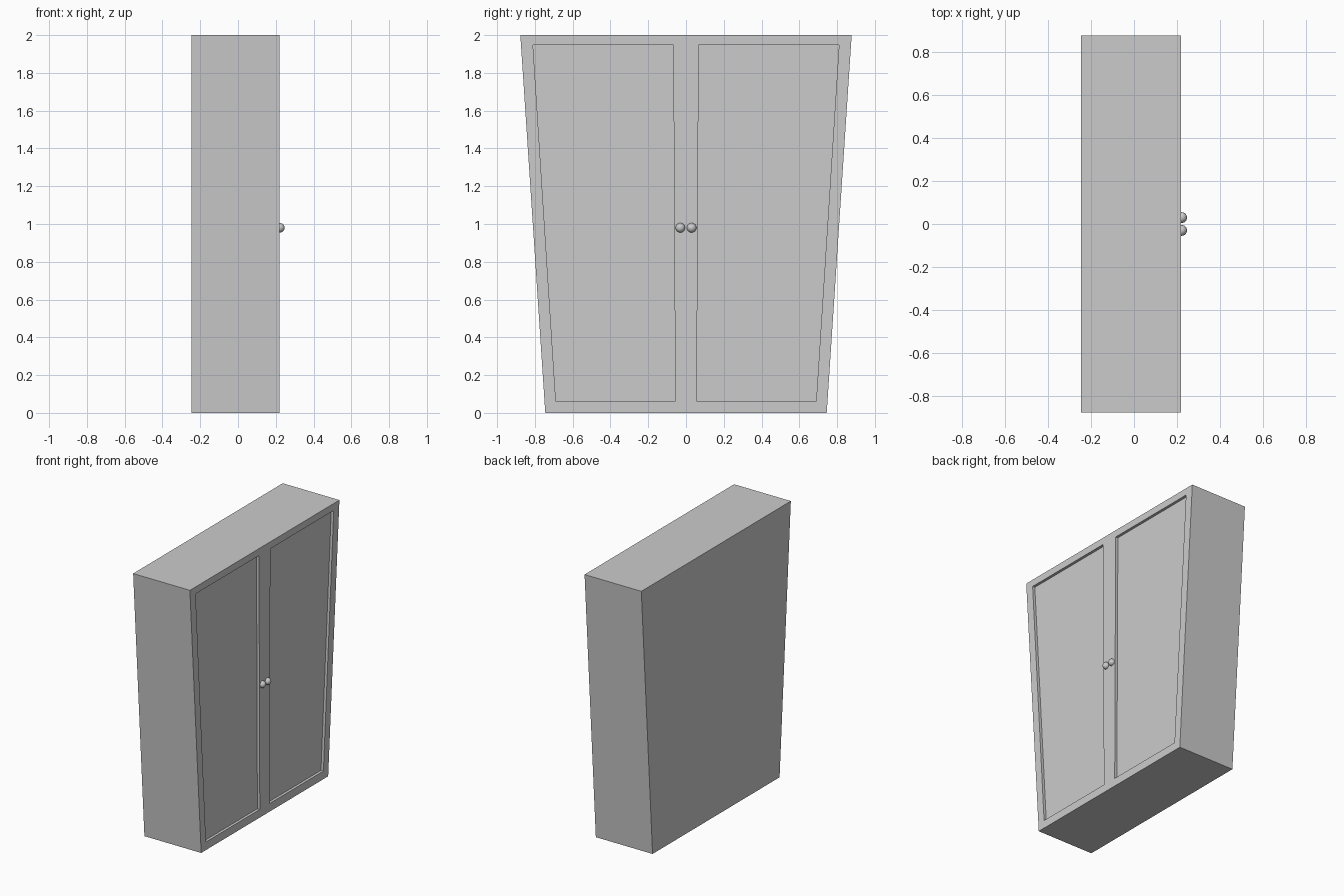
import bpy, bmesh

if "Cube" in bpy.data.objects:
    bpy.data.objects.remove(bpy.data.objects["Cube"])

BACK, FRONT, DEPTH = -0.247, 0.219, 0.02

# Half outlines in (y, z): tapered carcass and its recessed door panel
OUTER = [(0, 0), (0.745, 0), (0.877, 2), (0, 2)]
PANEL = [(0.057, 0.06), (0.689, 0.06), (0.81, 1.948), (0.067, 1.948)]


def finish(name, bm):
    bmesh.ops.recalc_face_normals(bm, faces=bm.faces)
    mesh = bpy.data.meshes.new(name)
    bm.to_mesh(mesh)
    bm.free()
    obj = bpy.data.objects.new(name, mesh)
    bpy.context.collection.objects.link(obj)
    mirror = obj.modifiers.new("mirror", 'MIRROR')
    mirror.use_axis = (False, True, False)
    return obj


# Cabinet body: loft back -> front -> panel rim -> panel floor, mirrored
bm = bmesh.new()
sections = [(BACK, OUTER), (FRONT, OUTER), (FRONT, PANEL), (FRONT - DEPTH, PANEL)]
rings = [[bm.verts.new((x, y, z)) for y, z in outline] for x, outline in sections]
for n, (a, b) in enumerate(zip(rings, rings[1:])):
    for i in range(4):
        if n == 0 and i == 3:  # centre plane stays open for the mirror
            continue
        j = (i + 1) % 4
        bm.faces.new((a[i], a[j], b[j], b[i]))
bm.faces.new(rings[0])
bm.faces.new(rings[-1])
# Orient reliably: temporary centre cap closes the half before recalculating
cap = bm.faces.new((rings[0][3], rings[0][0], rings[1][0], rings[1][3]))
bmesh.ops.recalc_face_normals(bm, faces=bm.faces)
bmesh.ops.delete(bm, geom=[cap], context='FACES_ONLY')
finish("cabinet_body", bm)

# Round door knobs
bm = bmesh.new()
bmesh.ops.create_uvsphere(bm, u_segments=24, v_segments=16, radius=0.025)
bmesh.ops.translate(bm, verts=bm.verts, vec=(0.222, 0.03, 0.98))
for face in bm.faces:
    face.smooth = True
finish("door_knobs", bm)
